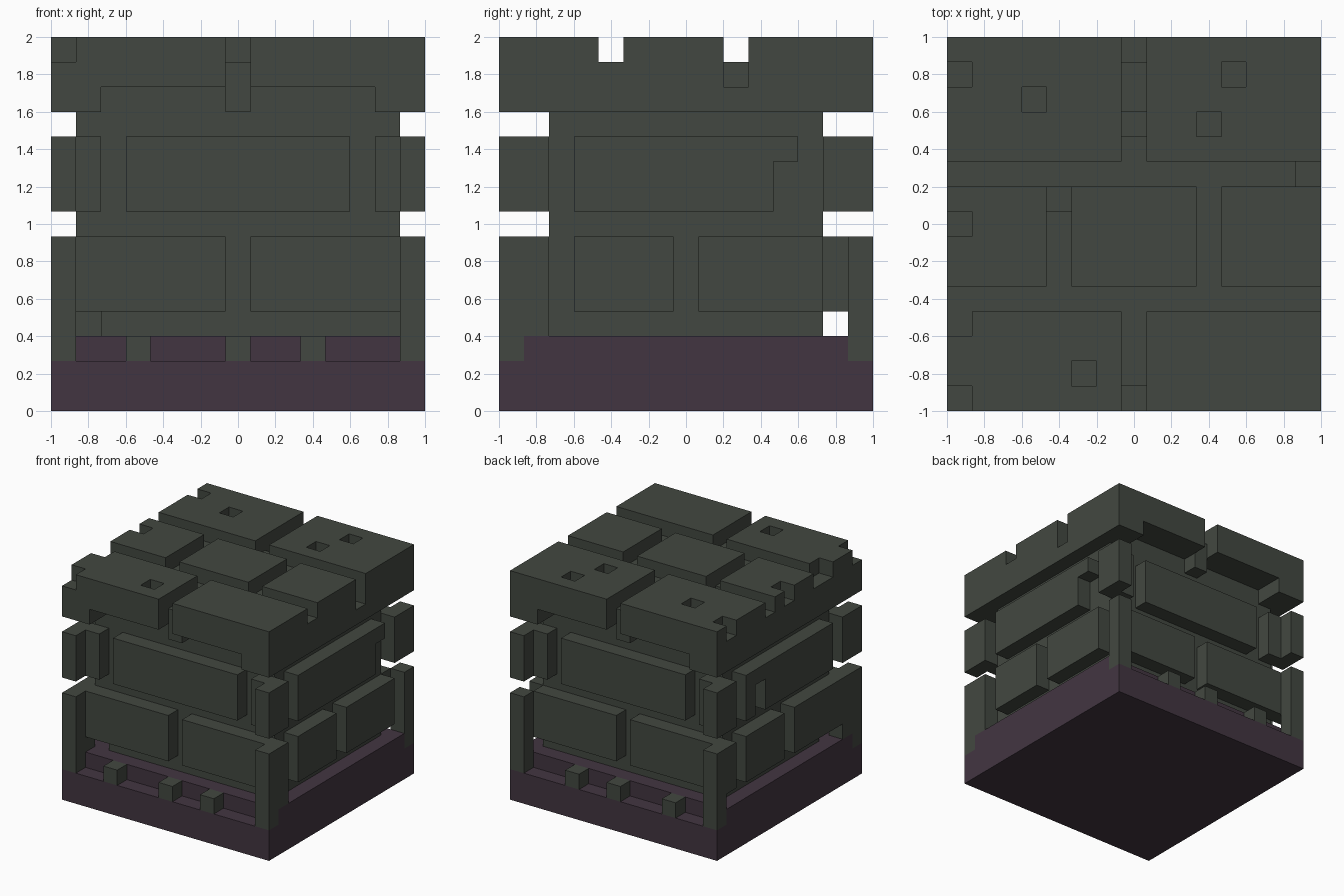
import bpy, bmesh
from mathutils import Vector

cube = bpy.data.objects.get("Cube")
if cube:
    bpy.data.objects.remove(cube, do_unlink=True)

N = 15          # grid cells along each side
U = 2 / N       # size of one cell


def material(name, rgb):
    m = bpy.data.materials.new(name)
    m.use_nodes = True
    col = (*rgb, 1)
    m.diffuse_color = col
    bsdf = next(n for n in m.node_tree.nodes if n.type == 'BSDF_PRINCIPLED')
    bsdf.inputs["Base Color"].default_value = col
    bsdf.inputs["Roughness"].default_value = 0.9
    return m


STONE = material("mossy stone", (0.055, 0.064, 0.052))
SOIL = material("purple soil", (0.055, 0.036, 0.053))


def cells(box):
    x0, x1, y0, y1, z0, z1 = box
    return {(x, y, z) for x in range(x0, x1) for y in range(y0, y1) for z in range(z0, z1)}


def block(name, mat, add, cut=()):
    """Carved block on the cell grid; boxes are (x0, x1, y0, y1, z0, z1)."""
    solid = set().union(*map(cells, add))
    for c in cut:
        solid -= cells(c)
    bm = bmesh.new()
    for c in solid:
        for axis in range(3):
            for side in (0, 1):
                n = list(c)
                n[axis] += 2 * side - 1
                if tuple(n) in solid:
                    continue
                a, b = (axis + 1) % 3, (axis + 2) % 3
                ring = []
                for da, db in ((0, 0), (1, 0), (1, 1), (0, 1)):
                    p = list(c)
                    p[axis] += side
                    p[a] += da
                    p[b] += db
                    ring.append(bm.verts.new(Vector((p[0] - N / 2, p[1] - N / 2, p[2])) * U))
                bm.faces.new(ring if side else ring[::-1])
    bmesh.ops.remove_doubles(bm, verts=bm.verts, dist=1e-4)
    bmesh.ops.dissolve_limit(bm, angle_limit=0.01, verts=bm.verts, edges=bm.edges)
    me = bpy.data.meshes.new(name)
    bm.to_mesh(me)
    bm.free()
    me.materials.append(mat)
    ob = bpy.data.objects.new(name, me)
    bpy.context.collection.objects.link(ob)
    return ob


def flip_y(b):
    return (b[0], b[1], N - b[3], N - b[2], b[4], b[5])


def flip_x(b):
    return (N - b[1], N - b[0], b[2], b[3], b[4], b[5])


# Soil base with a ledge along the front and back
block("soil_base", SOIL, [(0, 15, 0, 15, 0, 2), (0, 15, 1, 14, 2, 3)])

# Small stones on the ledges
for i, x in enumerate((3, 7, 10)):
    block(f"front_ledge_stone_{i}", STONE, [(x, x + 1, 0, 1, 2, 3)])
for i, x in enumerate((3, 7, 10)):
    block(f"back_ledge_stone_{i}", STONE, [(x, x + 1, 14, 15, 2, 3)])

# Inner core
block("stone_core", STONE, [(1, 14, 2, 13, 3, 12)], [(1, 2, 2, 3, 3, 4)])

# Lower corner pillars
for side, f in (("left", lambda b: b), ("right", flip_x)):
    block(f"lower_front_pillar_{side}", STONE, [f((14, 15, 0, 1, 2, 7)), f((14, 15, 1, 2, 3, 7))])
block("lower_back_pillar_left", STONE, [(14, 15, 14, 15, 2, 7)])
block("lower_back_pillar_right", STONE, [(0, 1, 14, 15, 2, 7), (0, 1, 13, 14, 4, 7)])

# Middle corner stones, L shaped in plan
for sx, fx in (("left", lambda b: b), ("right", flip_x)):
    for sy, fy in (("front", lambda b: b), ("back", flip_y)):
        block(f"middle_{sy}_corner_{sx}", STONE,
              [fx(fy((14, 15, 0, 2, 8, 11))), fx(fy((13, 14, 1, 2, 8, 11)))])

# Front and back bricks
for sy, fy in (("front", lambda b: b), ("back", flip_y)):
    block(f"{sy}_middle_brick", STONE, [fy((3, 12, 1, 2, 8, 11))])
    block(f"{sy}_lower_brick_a", STONE, [fy((1, 7, 1, 2, 4, 7))])
    block(f"{sy}_lower_brick_b", STONE, [fy((8, 14, 1, 2, 4, 7))])

# Side bricks, the middle ones chipped
block("left_middle_brick", STONE, [(14, 15, 3, 12, 8, 11)], [(14, 15, 11, 12, 8, 10)])
block("right_middle_brick", STONE, [(0, 1, 3, 12, 8, 11)], [(0, 1, 10, 11, 8, 10)])
for name, b in (("short", (14, 15, 3, 7, 4, 7)), ("long", (14, 15, 8, 13, 4, 7))):
    block(f"left_lower_brick_{name}", STONE, [b])
    block(f"right_lower_brick_{name}", STONE, [flip_x(flip_y(b))])

# Top slab: joints between paving stones, pits, and recesses under the rim
joints = [(0, 15, 4, 5, 14, 15), (0, 15, 9, 10, 14, 15),
          (4, 5, 5, 9, 14, 15), (10, 11, 5, 9, 14, 15),
          (7, 8, 10, 15, 14, 15), (7, 8, 0, 4, 14, 15)]
pits = [(x, x + 1, y, y + 1, 14, 15) for x, y in
        ((0, 0), (0, 3), (0, 7), (0, 13), (3, 12), (10, 11), (11, 13), (5, 1))]
deep = [(7, 8, 11, 12, 13, 15), (4, 5, 8, 9, 13, 15), (14, 15, 9, 10, 13, 15)]
under = [(2, 7, 0, 2, 12, 13), (8, 13, 0, 2, 12, 13), (7, 8, 0, 1, 12, 15)]
block("top_slab", STONE, [(0, 15, 0, 15, 12, 15)],
      joints + pits + deep + under + [flip_y(b) for b in under])
